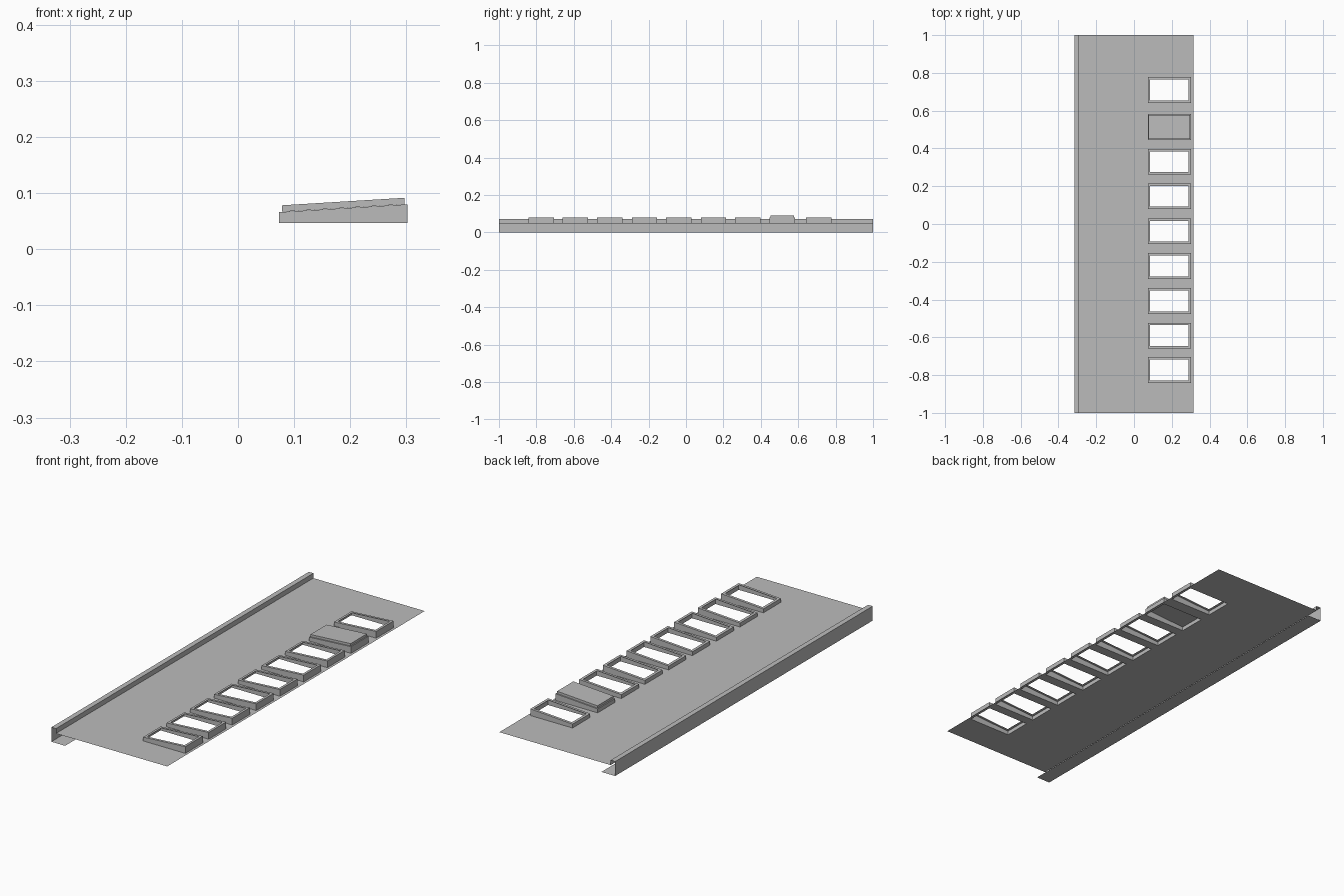
import bpy, bmesh

if "Cube" in bpy.data.objects:
    bpy.data.objects.remove(bpy.data.objects["Cube"], do_unlink=True)

HALF_X, HALF_Y = 0.315, 1.0
DECK_Z, EAVE_Z, EAVE_X = 0.047, 0.071, -0.29
X0, X1 = 0.073, 0.302           # curb footprint in x
HALF_W = 0.068                  # curb half width in y
TOP0, TOP1 = 0.066, 0.080       # sloping curb top, low and high end
RIM = 0.013
CENTRES = [-0.773, -0.591, -0.408, -0.222, -0.038, 0.147, 0.33, 0.514, 0.709]
LIDDED = 7

grey = bpy.data.materials.new("sheet_grey")
grey.use_nodes = True
colour = (0.5, 0.5, 0.5, 1)
grey.diffuse_color = colour
grey.node_tree.nodes["Principled BSDF"].inputs["Base Color"].default_value = colour


def make(name, quads):
    """Join a list of four-point faces into one welded object."""
    bm = bmesh.new()
    for quad in quads:
        bm.faces.new([bm.verts.new(p) for p in quad])
    bmesh.ops.remove_doubles(bm, verts=bm.verts, dist=1e-5)
    mesh = bpy.data.meshes.new(name)
    bm.to_mesh(mesh)
    bm.free()
    mesh.materials.append(grey)
    obj = bpy.data.objects.new(name, mesh)
    bpy.context.collection.objects.link(obj)
    return obj


def slope(x, lift=0.0):
    return TOP0 + (TOP1 - TOP0) * (x - X0) / (X1 - X0) + lift


def ring(cy, inset, z_of):
    """Rectangle around an opening, counter-clockwise from above."""
    a, b, w = X0 + inset, X1 - inset, HALF_W - inset
    return [(x, cy + y, z_of(x)) for x, y in ((a, -w), (b, -w), (b, w), (a, w))]


def bridge(low, high):
    return [(low[i], low[(i + 1) % 4], high[(i + 1) % 4], high[i]) for i in range(4)]


# Flat deck sheet, with an opening under every curb
xs = [EAVE_X, X0, X1, HALF_X]
ys = [-HALF_Y] + [c + s * HALF_W for c in CENTRES for s in (-1, 1)] + [HALF_Y]
deck = []
for i in range(len(xs) - 1):
    for j in range(len(ys) - 1):
        if i == 1 and j % 2 == 1:
            continue
        a, b, c, d = xs[i], xs[i + 1], ys[j], ys[j + 1]
        deck.append([(a, c, DECK_Z), (b, c, DECK_Z), (b, d, DECK_Z), (a, d, DECK_Z)])
make("roof_deck", deck)

# Folded edge trim along the left-hand side of the deck
profile = [(EAVE_X, DECK_Z), (EAVE_X, EAVE_Z), (-HALF_X, EAVE_Z), (-HALF_X, 0), (-0.24, 0)]
make("edge_trim", [[(ax, -HALF_Y, az), (ax, HALF_Y, az), (bx, HALF_Y, bz), (bx, -HALF_Y, bz)][::-1]
                   for (ax, az), (bx, bz) in zip(profile, profile[1:])])

# Skylight curbs: sheet walls with an inward rim on top
for n, cy in enumerate(CENTRES):
    base = ring(cy, 0, lambda x: DECK_Z)
    top = ring(cy, 0, slope)
    inner = ring(cy, RIM, slope)
    make(f"skylight_curb_{n + 1}", bridge(base, top) + bridge(top, inner))

# Closed hatch lid on one curb
under = ring(CENTRES[LIDDED], 0.005, lambda x: slope(x, 0.0005))
over = ring(CENTRES[LIDDED], 0.005, lambda x: slope(x, 0.012))
make("hatch_lid", bridge(under, over) + [over, under[::-1]])
